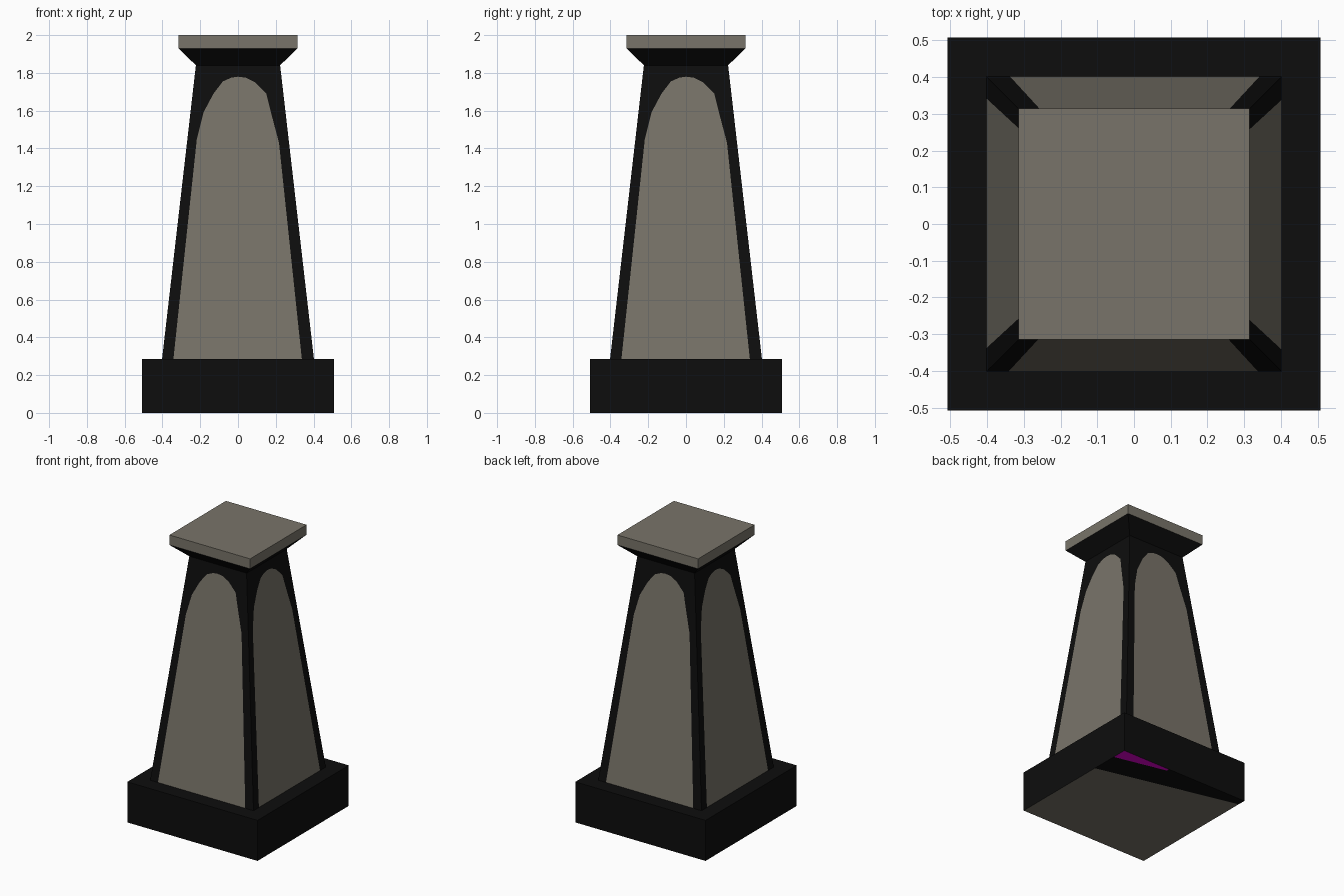
import bpy, bmesh, math
from mathutils import Matrix, Vector

if "Cube" in bpy.data.objects:
    bpy.data.objects.remove(bpy.data.objects["Cube"])


def material(name, rgb):
    m = bpy.data.materials.new(name)
    m.diffuse_color = (*rgb, 1)
    m.use_nodes = True
    m.node_tree.nodes["Principled BSDF"].inputs["Base Color"].default_value = m.diffuse_color
    return m


STONE, BLACK, PURPLE = 0, 1, 2
MATS = [material("warm grey stone", (0.19, 0.175, 0.142)),
        material("black trim", (0.004, 0.004, 0.004)),
        material("magenta mark", (0.7, 0.0, 0.6))]


def make(name, polys, recalc=True):
    """Build an object from (points, material index) polygons."""
    bm = bmesh.new()
    for pts, mat in polys:
        f = bm.faces.new([bm.verts.new(p) for p in pts])
        f.material_index = mat
    bmesh.ops.remove_doubles(bm, verts=bm.verts, dist=0.0005)
    if recalc:
        bmesh.ops.recalc_face_normals(bm, faces=bm.faces)
    me = bpy.data.meshes.new(name)
    bm.to_mesh(me)
    bm.free()
    for m in MATS:
        me.materials.append(m)
    ob = bpy.data.objects.new(name, me)
    bpy.context.collection.objects.link(ob)
    return ob


def square(h, z):
    return [(-h, -h, z), (h, -h, z), (h, h, z), (-h, h, z)]


def ring(h0, z0, h1, z1, mat):
    a, b = square(h0, z0), square(h1, z1)
    return [([a[i], a[(i + 1) % 4], b[(i + 1) % 4], b[i]], mat) for i in range(4)]


# Plinth: black sides and top, stone underside with a black wedge and magenta mark
B, ZB = 0.507, 0.285


def flat(pts):
    return [(x, y, 0) for x, y in reversed(pts)]


plinth = ring(B, 0, B, ZB, BLACK) + [(square(B, ZB), BLACK)]
plinth += [
    (flat([(-B, -B), (B, -B), (B, 0.21), (-B, 0.45)]), STONE),
    (flat([(-B, 0.45), (B, 0.21), (B, 0.40), (0.13, 0.485), (0.13, B), (-B, B)]), BLACK),
    (flat([(B, 0.40), (B, B), (0.13, B), (0.13, 0.485)]), PURPLE)]
make("plinth", plinth)

# Tapered shaft: each side has an arched stone panel in a black surround
H0, H1, ZT = 0.402, 0.223, 1.84


def half(z):
    return H0 + (H1 - H0) * (z - ZB) / (ZT - ZB)


left = [(-0.342, ZB), (-0.218, 1.45), (-0.183, 1.59), (-0.13, 1.69), (-0.08, 1.755), (-0.035, 1.775)]
right = [(0.338, ZB), (0.217, 1.43), (0.172, 1.60), (0.15, 1.69), (0.09, 1.75), (0.04, 1.775)]
peak = (0, 1.78)


def on_side(pts, turn):
    rot = Matrix.Rotation(turn, 3, 'Z')
    return [rot @ Vector((x, -half(z), z)) for x, z in pts]


shaft = []
for i in range(4):
    t = i * math.pi / 2
    shaft.append((on_side(left + [peak] + right[::-1], t), STONE))
    for s, edge in ((-1, left), (1, right)):
        shaft.append((on_side([(s * H0, ZB)] + edge + [peak, (0, ZT), (s * H1, ZT)], t), BLACK))
make("shaft", shaft)

# Flared black neck and stone cap slab
C, ZC = 0.314, 1.93
make("neck", ring(H1, ZT, C, ZC, BLACK) + [(square(H1, ZT), BLACK), (square(C, ZC), BLACK)])
make("cap_slab", ring(C, ZC, C, 2.0, STONE) + [(square(C, 2.0), STONE), (square(C, ZC), STONE)])
